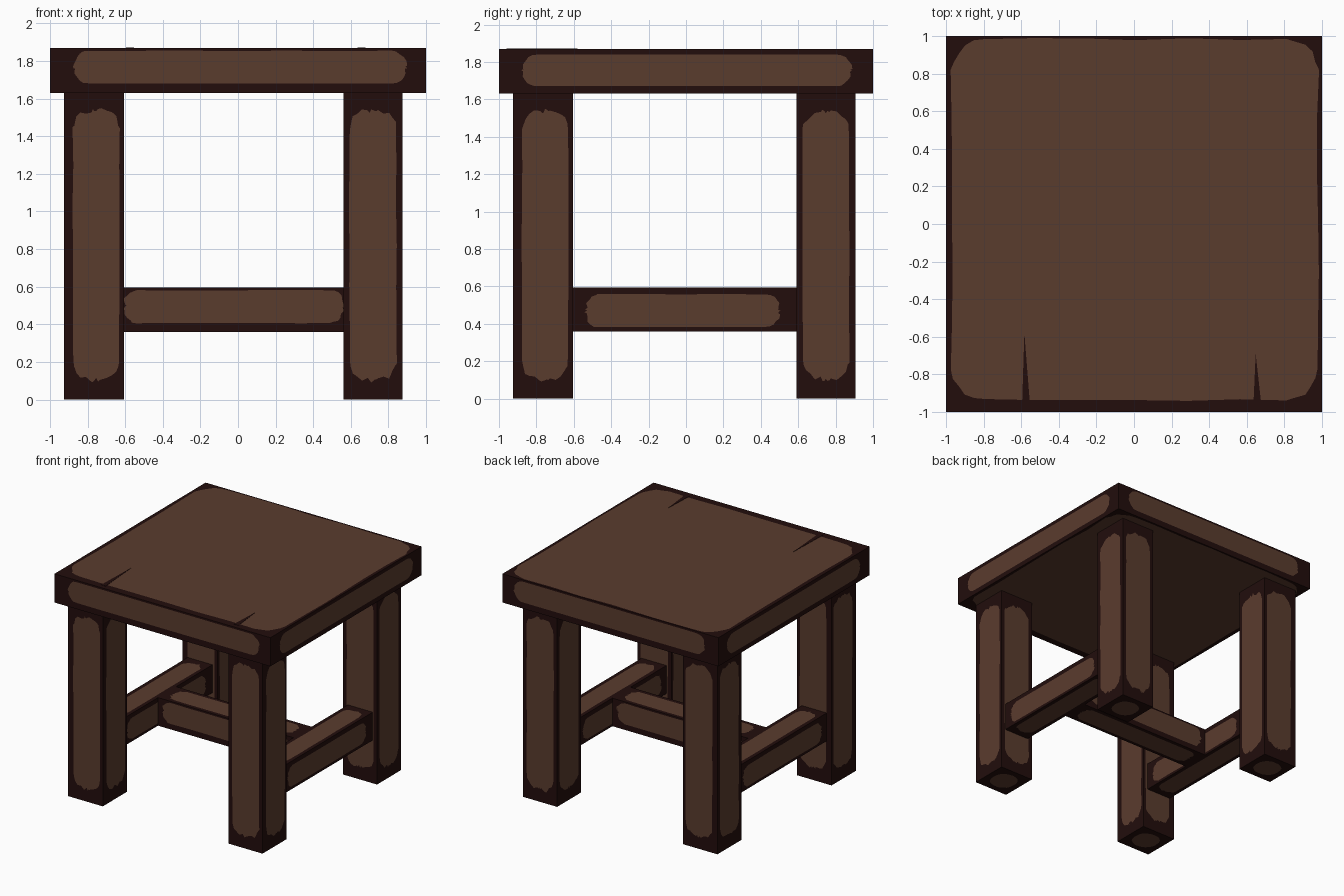
import bpy, bmesh, math, random

if "Cube" in bpy.data.objects:
    bpy.data.objects.remove(bpy.data.objects["Cube"])
random.seed(4)


def material(name, rgb):
    m = bpy.data.materials.new(name)
    m.diffuse_color = (*rgb, 1)
    m.use_nodes = True
    m.node_tree.nodes["Principled BSDF"].inputs["Base Color"].default_value = m.diffuse_color
    return m


DARK = material("dark_worn_edge", (0.0160, 0.0040, 0.0036))
WOOD = material("brown_wood", (0.102, 0.045, 0.027))


def make_object(name, bm):
    bmesh.ops.recalc_face_normals(bm, faces=bm.faces)
    me = bpy.data.meshes.new(name)
    bm.to_mesh(me)
    bm.free()
    me.materials.append(DARK)
    me.materials.append(WOOD)
    ob = bpy.data.objects.new(name, me)
    bpy.context.collection.objects.link(ob)
    return ob


def outline(hu, hv, r, wobble):
    """Slightly uneven rounded rectangle as (quadrant, u, v), counter-clockwise."""
    pts = []
    for q in range(4):
        a, b = (hu, hv) if q % 2 == 0 else (hv, hu)
        quarter = [(a, t * (b - r)) for t in (0, .35, .7)]
        quarter += [(a - r + r * math.cos(t), b - r + r * math.sin(t))
                    for t in (i * math.pi / 10 for i in range(6))]
        quarter += [((a - r) * t, b) for t in (.7, .35)]
        for x, y in quarter:
            s = 1 - random.random() * wobble
            x, y = x * s, y * s
            for _ in range(q):
                x, y = -y, x
            pts.append((q, x, y))
    return pts


def board(name, lo, hi, panels, r=0.07, wobble=0.04):
    """Dark box with a brown rounded panel inset flush in the listed faces.
    panels: face axis -> {in-plane axis: (low margin, high margin)}"""
    bm = bmesh.new()
    corner = {}
    for i in range(8):
        bits = (i & 1, i >> 1 & 1, i >> 2 & 1)
        corner[bits] = bm.verts.new([(lo, hi)[b][k] for k, b in enumerate(bits)])
    for axis in range(3):
        u, v = (axis + 1) % 3, (axis + 2) % 3
        for side in (0, 1):
            outer = []
            for bu, bv in ((1, 1), (0, 1), (0, 0), (1, 0)):
                bits = [0, 0, 0]
                bits[axis], bits[u], bits[v] = side, bu, bv
                outer.append(corner[tuple(bits)])
            if axis not in panels:
                bm.faces.new(outer)
                continue
            (u0, u1), (v0, v1) = panels[axis][u], panels[axis][v]
            a0, a1, b0, b1 = lo[u] + u0, hi[u] - u1, lo[v] + v0, hi[v] - v1
            hu, hv = (a1 - a0) / 2, (b1 - b0) / 2
            ring = []
            for q, x, y in outline(hu, hv, min(r, hu * .9, hv * .9), wobble):
                co = [0, 0, 0]
                co[axis] = (lo, hi)[side][axis]
                co[u], co[v] = (a0 + a1) / 2 + x, (b0 + b1) / 2 + y
                ring.append((q, bm.verts.new(co)))
            bm.faces.new([p for _, p in ring]).material_index = 1
            for (q, p), (q2, p2) in zip(ring, ring[1:] + ring[:1]):
                if q == q2:
                    bm.faces.new((outer[q], p2, p))
                else:
                    bm.faces.new((outer[q], outer[q2], p2, p))
    return make_object(name, bm)


# Seat slab
board("seat", (-1, -1, 1.63), (1, 1, 1.87), {
    0: {1: (.12, .11), 2: (.04, .03)},
    1: {0: (.12, .10), 2: (.05, .015)},
    2: {0: (.025, .015), 1: (.055, .01)}}, r=0.17, wobble=0.015)

# Dark cracks on the seat top
for i, (x, y0, y1) in enumerate(((-.575, -.96, -.58), (.655, -.96, -.69))):
    bm = bmesh.new()
    tri = [bm.verts.new(c) for c in ((x - .02, y0, 1.868), (x + .022, y0, 1.868), (x - .008, y1, 1.868))]
    res = bmesh.ops.extrude_face_region(bm, geom=[bm.faces.new(tri)])
    bmesh.ops.translate(bm, vec=(0, 0, .004),
                        verts=[g for g in res["geom"] if isinstance(g, bmesh.types.BMVert)])
    make_object(f"seat_crack_{i + 1}", bm)

# Four square legs, wider dark edge on the outside
LEG_X = {"left": (-.925, -.605), "right": (.56, .875)}
LEG_Y = {"front": (-.925, -.605), "back": (.59, .905)}
OUT_IN, IN_OUT = (.045, .022), (.03, .03)
for ny, (y0, y1) in LEG_Y.items():
    for nx, (x0, x1) in LEG_X.items():
        mx = OUT_IN if nx == "left" else IN_OUT
        my = OUT_IN if ny == "front" else IN_OUT
        mz = (.09, .08)
        board(f"{ny}_{nx}_leg", (x0, y0, 0), (x1, y1, 1.63), {
            0: {1: my, 2: mz}, 1: {0: mx, 2: mz},
            2: {0: (.05, .05), 1: (.05, .05)}}, r=0.1)

# H-shaped stretcher: two side rails and a cross rail
SIDE = {"left": (-.88, -.65), "right": (.605, .835)}
for n, (x0, x1) in SIDE.items():
    board(f"{n}_stretcher", (x0, -.605, .36), (x1, .59, .595), {
        0: {1: (.06, .08), 2: (.02, .035)},
        2: {0: (.03, .03), 1: (.05, .05)}})
board("cross_stretcher", (-.65, -.13, .36), (.605, .11, .595), {
    1: {0: (.035, .035), 2: (.045, .012)},
    2: {0: (.05, .05), 1: (.03, .03)}})
